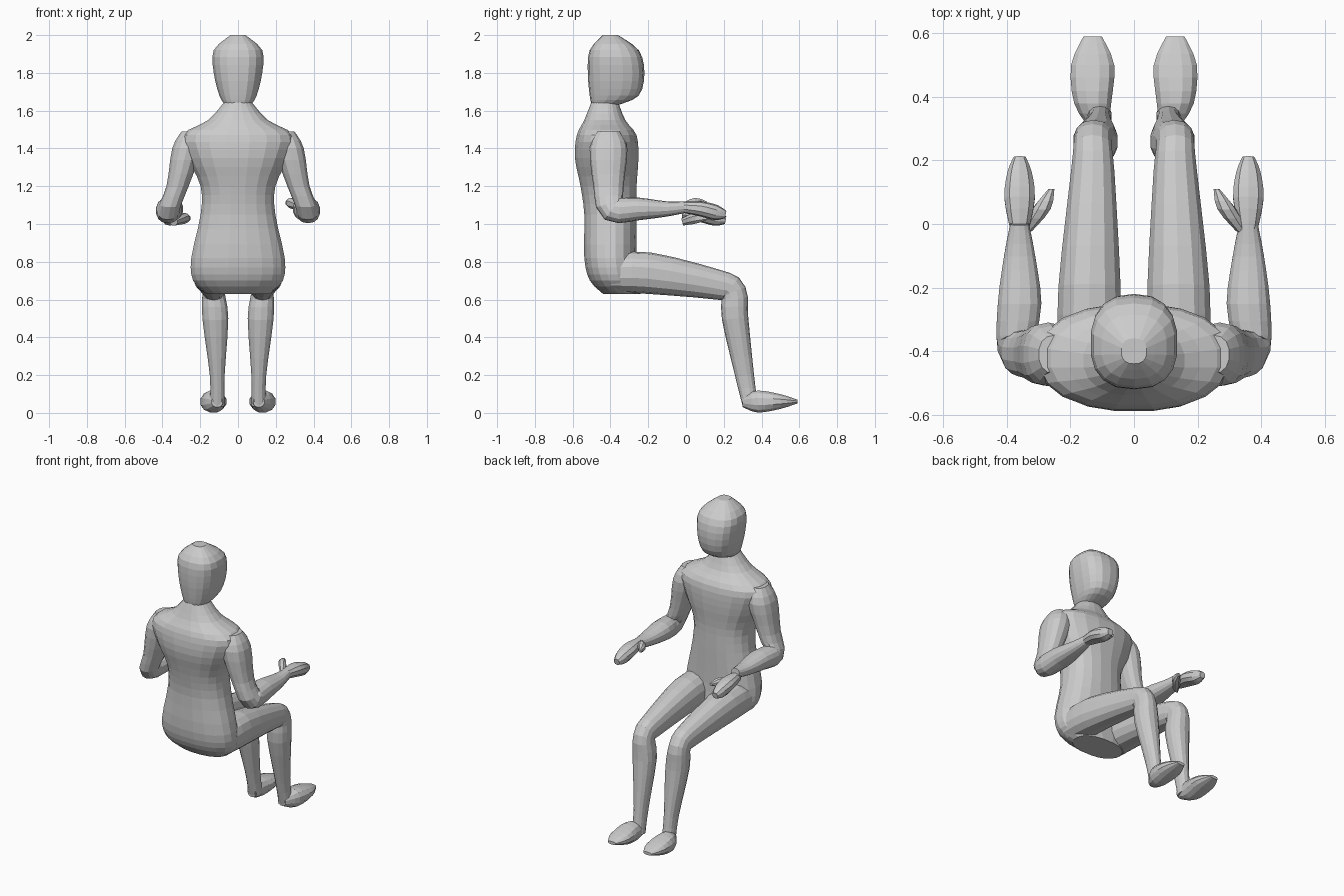
import bpy
import bmesh
from math import cos, sin, pi
from mathutils import Vector

if "Cube" in bpy.data.objects:
    bpy.data.objects.remove(bpy.data.objects["Cube"])

# One plain grey for the whole figure
GREY = (0.6, 0.6, 0.6, 1)
grey = bpy.data.materials.new("plain_grey")
grey.use_nodes = True
grey.diffuse_color = GREY
grey.node_tree.nodes["Principled BSDF"].inputs["Base Color"].default_value = GREY


def smooth_path(stations, steps=3):
    """Pass a smooth curve through the stations, blending position and size."""
    keys = [Vector(station) for station in stations]
    path = []
    for index in range(len(keys) - 1):
        start, end = keys[index], keys[index + 1]
        before = keys[max(index - 1, 0)]
        after = keys[min(index + 2, len(keys) - 1)]
        leave, arrive = (end - before) / 2, (after - start) / 2
        for step in range(steps):
            t = step / steps
            ease = t * t * (3 - 2 * t)
            path.append(start * (1 - ease) + end * ease
                        + leave * t * (1 - t) ** 2 - arrive * t * t * (1 - t))
    path.append(keys[-1])
    return path


def ring_direction(path, index):
    """Direction of a ring's depth, square to the path as seen from the side."""
    before = path[max(index - 1, 0)]
    after = path[min(index + 1, len(path) - 1)]
    along = after - before
    return Vector((0, -along[2], along[1])).normalized()


def signed_power(value, exponent):
    return abs(value) ** exponent * (1 if value >= 0 else -1)


def loft(name, stations, sides=14, squareness=2.3, level=False, side=1, lift=0):
    """Skin a closed tube through stations of (x, y, z, half width, half depth)."""
    bm = bmesh.new()
    path = smooth_path(stations)
    loops = []
    for index, (x, y, z, width, depth) in enumerate(path):
        across = Vector((0, 1, 0)) if level else ring_direction(path, index)
        loop = []
        for corner in range(sides):
            angle = 2 * pi * (corner + 0.5) / sides
            reach = width * signed_power(cos(angle), 2 / squareness)
            point = Vector((x + reach, y, z + lift))
            point += across * depth * signed_power(sin(angle), 2 / squareness)
            point.x *= side
            loop.append(bm.verts.new(point))
        loops.append(loop)
    for lower, upper in zip(loops, loops[1:]):
        for corner in range(sides):
            following = (corner + 1) % sides
            bm.faces.new((lower[corner], lower[following],
                          upper[following], upper[corner]))
    bm.faces.new(loops[0])
    bm.faces.new(loops[-1])
    bmesh.ops.recalc_face_normals(bm, faces=bm.faces[:])
    mesh = bpy.data.meshes.new(name)
    bm.to_mesh(mesh)
    bm.free()
    mesh.materials.append(grey)
    part = bpy.data.objects.new(name, mesh)
    bpy.context.collection.objects.link(part)


# Torso stations, from the seat up to the neck
TORSO = [
    (0, -.34, .63, .17, .1),     # underside of the seat
    (0, -.38, .7, .24, .13),     # hips
    (0, -.4, .82, .25, .14),     # lap
    (0, -.4, 1.05, .2, .14),     # waist
    (0, -.41, 1.2, .2, .15),     # ribs
    (0, -.42, 1.35, .27, .17),   # chest
    (0, -.42, 1.47, .3, .16),    # shoulders
    (0, -.43, 1.55, .16, .11),   # collar
    (0, -.43, 1.65, .07, .07),   # neck
]

# Head stations, with the jaw reaching forward
HEAD = [
    (0, -.43, 1.63, .07, .07),   # neck
    (0, -.38, 1.68, .1, .13),    # jaw
    (0, -.37, 1.8, .13, .15),    # face
    (0, -.38, 1.92, .13, .13),   # brow
    (0, -.4, 2, .04, .04),       # crown
]

# Limb stations for the +x side
ARM = [
    (.25, -.41, 1.49, .05, .06),  # shoulder
    (.27, -.41, 1.4, .08, .1),    # upper arm
    (.32, -.41, 1.2, .06, .08),   # above the elbow
    (.37, -.39, 1.08, .06, .07),  # elbow
    (.36, -.25, 1.08, .07, .06),  # forearm
    (.36, -.1, 1.08, .05, .04),   # lower forearm
    (.36, 0, 1.09, .03, .03),     # wrist
]
HAND = [
    (.36, -.02, 1.09, .03, .03),  # wrist
    (.36, .08, 1.08, .05, .04),   # palm
    (.36, .16, 1.06, .04, .04),   # fingers
    (.36, .21, 1.05, .02, .02),   # fingertips
]
THUMB = [
    (.34, -.02, 1.09, .02, .02),  # root
    (.29, .05, 1.11, .03, .03),   # middle
    (.26, .11, 1.11, .01, .01),   # tip
]
LEG = [
    (.14, -.4, .74, .1, .1),      # hip
    (.14, -.2, .74, .1, .11),     # thigh
    (.13, .16, .68, .07, .08),    # above the knee
    (.13, .25, .64, .06, .07),    # knee
    (.12, .26, .5, .07, .07),     # calf
    (.11, .31, .2, .04, .05),     # shin
    (.11, .34, .04, .04, .04),    # ankle
]
FOOT = [
    (.11, .3, .06, .03, .03),     # heel
    (.13, .38, .06, .06, .06),    # instep
    (.13, .5, .06, .07, .04),     # ball
    (.13, .59, .06, .03, .01),    # toes
]

loft("torso", TORSO, sides=20, level=True)
loft("head", HEAD, sides=18, squareness=2.5, level=True)

# Both sides; the right palm is turned down, so its hand and thumb sit lower
for label, side, hand_drop, thumb_drop in (("left", 1, 0, 0), ("right", -1, -.03, -.08)):
    loft(label + "_arm", ARM, side=side)
    loft(label + "_hand", HAND, sides=10, side=side, lift=hand_drop)
    loft(label + "_thumb", THUMB, sides=8, side=side, lift=thumb_drop)
    loft(label + "_leg", LEG, side=side)
    loft(label + "_foot", FOOT, sides=12, side=side)
